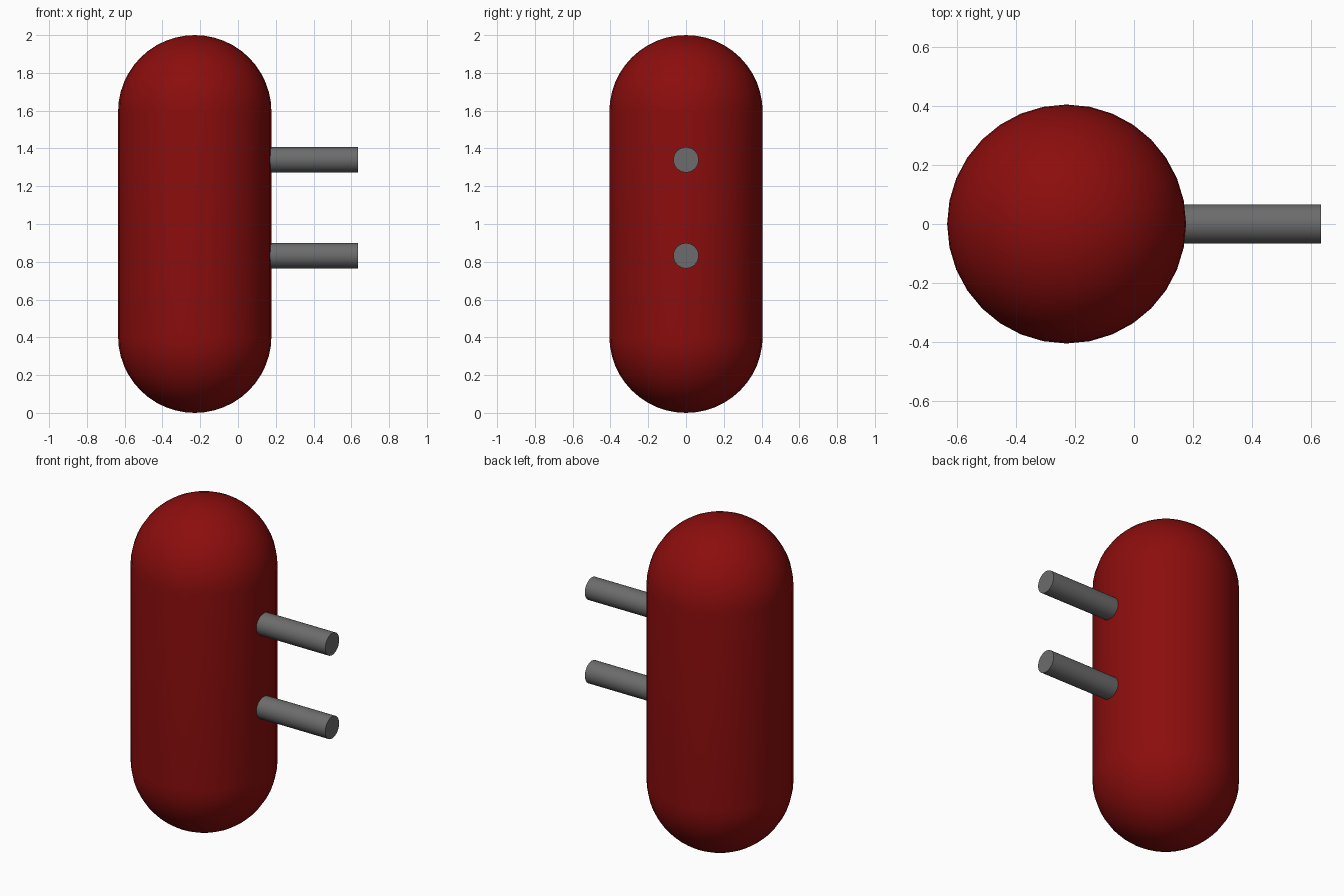
import bpy, bmesh, math
from mathutils import Matrix

if "Cube" in bpy.data.objects:
    bpy.data.objects.remove(bpy.data.objects["Cube"])

BODY_X, BODY_R, HEIGHT = -0.229, 0.406, 2.0
ROD_R, ROD_START, ROD_END = 0.067, 0.10, 0.635
SIDES, CAP_RINGS = 32, 12


def material(name, color):
    mat = bpy.data.materials.new(name)
    mat.diffuse_color = color
    mat.use_nodes = True
    mat.node_tree.nodes["Principled BSDF"].inputs["Base Color"].default_value = mat.diffuse_color
    return mat


def add_object(name, bm, mat=None):
    bmesh.ops.recalc_face_normals(bm, faces=bm.faces[:])
    mesh = bpy.data.meshes.new(name)
    bm.to_mesh(mesh)
    bm.free()
    obj = bpy.data.objects.new(name, mesh)
    bpy.context.collection.objects.link(obj)
    if mat:
        mesh.materials.append(mat)
    bpy.ops.object.select_all(action='DESELECT')
    obj.select_set(True)
    bpy.context.view_layer.objects.active = obj
    bpy.ops.object.shade_smooth_by_angle(angle=math.radians(35))
    return obj


# Capsule body: a sphere split at its equator and stretched into a straight wall
bm = bmesh.new()
bmesh.ops.create_uvsphere(bm, u_segments=SIDES, v_segments=2 * CAP_RINGS, radius=BODY_R)
equator = [e for e in bm.edges if all(abs(v.co.z) < 1e-4 for v in e.verts)]
bmesh.ops.split_edges(bm, edges=equator)
half = HEIGHT / 2 - BODY_R
for face in bm.faces:
    face.tag = face.calc_center_median().z > 0
for vert in bm.verts:
    vert.co.z += half if vert.link_faces[0].tag else -half
bmesh.ops.bridge_loops(bm, edges=[e for e in bm.edges if e.is_boundary])
bmesh.ops.translate(bm, verts=bm.verts[:], vec=(BODY_X, 0, HEIGHT / 2))
add_object("capsule_body", bm, material("dark_red", (0.26, 0.004, 0.004, 1)))

# Two rods sticking out of the right side
rod_grey = material("rod_grey", (0.15, 0.15, 0.15, 1))
for name, z in (("lower_rod", 0.832), ("upper_rod", 1.34)):
    bm = bmesh.new()
    place = Matrix.Translation(((ROD_START + ROD_END) / 2, 0, z)) @ Matrix.Rotation(math.pi / 2, 4, 'Y')
    bmesh.ops.create_cone(bm, cap_ends=True, segments=SIDES, radius1=ROD_R, radius2=ROD_R,
                          depth=ROD_END - ROD_START, matrix=place)
    add_object(name, bm, rod_grey)
